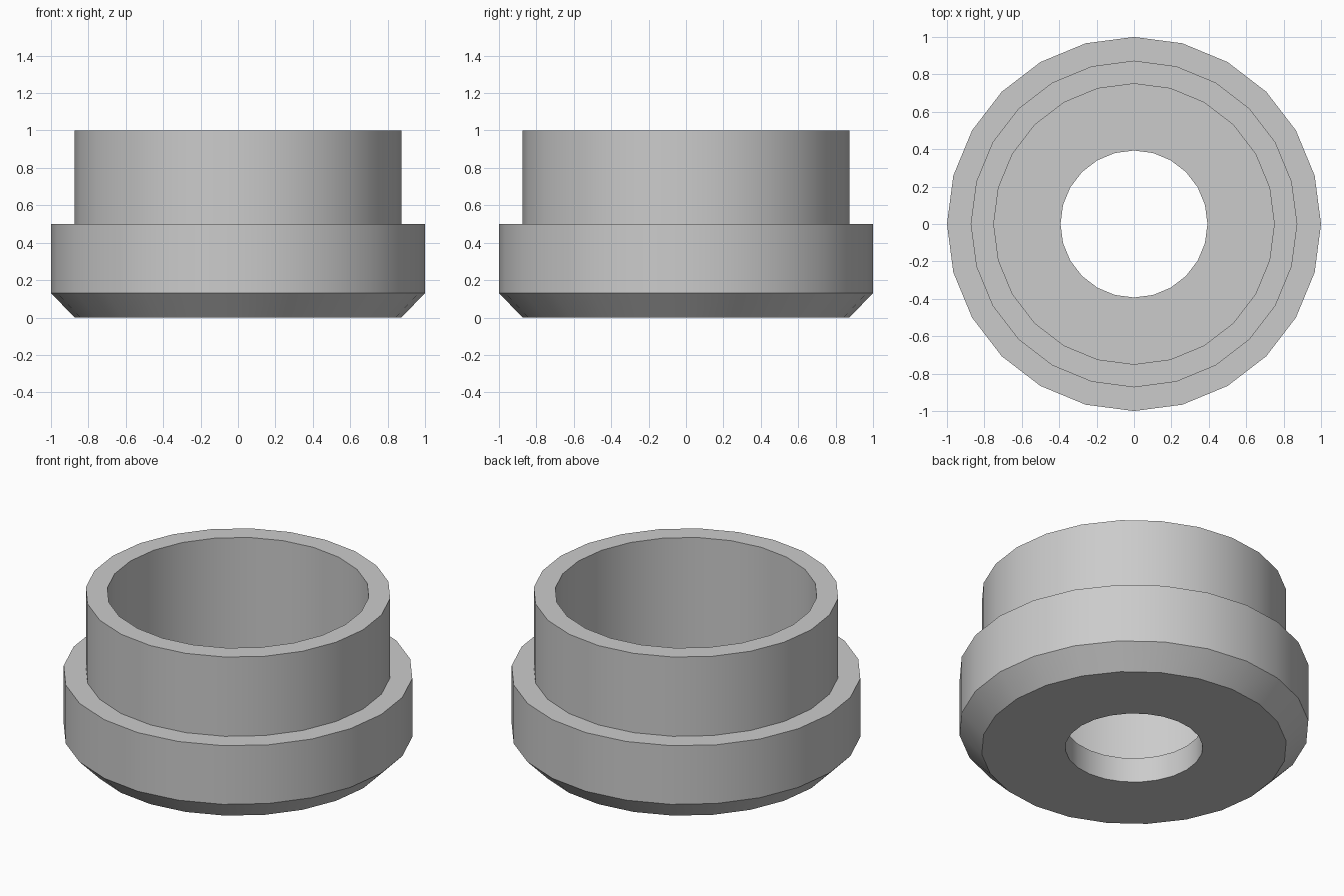
import bpy
import bmesh
from math import cos, sin, tau, radians

if "Cube" in bpy.data.objects:
    bpy.data.objects.remove(bpy.data.objects["Cube"])

SIDES = 24

# Single plain grey material
GREY = (0.6, 0.6, 0.6, 1)
grey = bpy.data.materials.new("plain grey")
grey.use_nodes = True
grey.diffuse_color = GREY
grey.node_tree.nodes["Principled BSDF"].inputs["Base Color"].default_value = GREY


def lathe(name, profile, material):
    """Revolve a closed (radius, height) profile around z."""
    bm = bmesh.new()
    rings = [[bm.verts.new((r * cos(tau * i / SIDES), r * sin(tau * i / SIDES), z))
              for i in range(SIDES)] for r, z in profile]
    for a, b in zip(rings, rings[1:] + rings[:1]):
        for i in range(SIDES):
            j = (i + 1) % SIDES
            bm.faces.new((a[i], a[j], b[j], b[i]))
    bmesh.ops.recalc_face_normals(bm, faces=bm.faces)
    mesh = bpy.data.meshes.new(name)
    bm.to_mesh(mesh)
    bm.free()
    mesh.materials.append(material)
    obj = bpy.data.objects.new(name, mesh)
    bpy.context.collection.objects.link(obj)
    return obj


# Stepped cup with a chamfered base, wide collar, open top and a hole in the floor
cup = lathe("stepped_bushing", [
    (0.393, 0), (0.873, 0),            # underside
    (1, 0.13), (1, 0.5),               # chamfer and collar
    (0.873, 0.5), (0.873, 1),          # shoulder and upper wall
    (0.75, 1), (0.75, 0.157),          # rim and inner wall
    (0.393, 0.157),                    # inner floor edge
], grey)

# Smooth walls, sharp rims
bpy.ops.object.select_all(action="DESELECT")
cup.select_set(True)
bpy.context.view_layer.objects.active = cup
bpy.ops.object.shade_smooth_by_angle(angle=radians(30))
